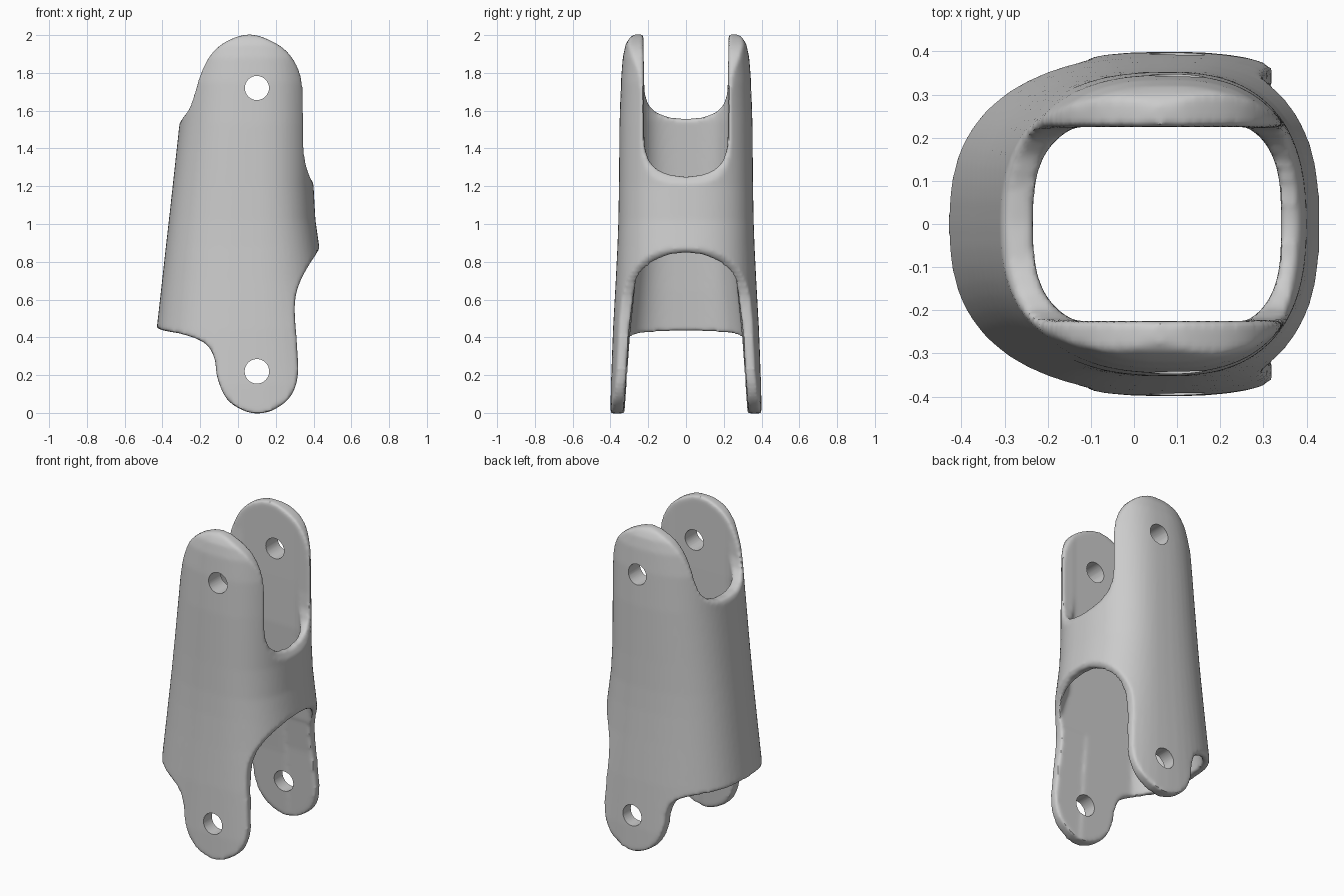
import bpy, bmesh
from math import sin, cos, pi
from mathutils import Vector

if "Cube" in bpy.data.objects:
    bpy.data.objects.remove(bpy.data.objects["Cube"])

CX = 0.08  # x of the cross-section centre


def finish(bm, name):
    bmesh.ops.recalc_face_normals(bm, faces=bm.faces)
    me = bpy.data.meshes.new(name)
    bm.to_mesh(me)
    bm.free()
    ob = bpy.data.objects.new(name, me)
    bpy.context.collection.objects.link(ob)
    return ob


def section(left, right, y, n, over):
    """Superellipse with separate left/right reach; sides flattened at y when over > 1."""
    pts = []
    for i in range(64):
        c, s = cos(2 * pi * i / 64), sin(2 * pi * i / 64)
        reach = right - CX if c > 0 else CX - left
        px = reach * abs(c) ** (2 / n) * (1 if c > 0 else -1)
        py = min(y, over * y * abs(s) ** (2 / n)) * (1 if s > 0 else -1)
        pts.append((CX + px, py))
    return pts


def loft(name, rings, n, over=1.0):
    bm = bmesh.new()
    loops = [[bm.verts.new((x, y, z)) for x, y in section(l, r, w, n, over)]
             for z, l, r, w in rings]
    for a, b in zip(loops, loops[1:]):
        for i in range(64):
            j = (i + 1) % 64
            bm.faces.new((a[i], a[j], b[j], b[i]))
    bm.faces.new(loops[0])
    bm.faces.new(loops[-1])
    return finish(bm, name)


def spline(pts, steps=5):
    """Closed centripetal-like smooth curve through the points."""
    out, n = [], len(pts)
    for i in range(n):
        p0, p1, p2, p3 = (Vector(pts[(i + k) % n]) for k in (-1, 0, 1, 2))
        d = (p2 - p1).length
        m1 = (p2 - p0).normalized() * d
        m2 = (p3 - p1).normalized() * d
        for k in range(steps):
            t = k / steps
            out.append((2*t**3 - 3*t*t + 1) * p1 + (t**3 - 2*t*t + t) * m1
                       + (3*t*t - 2*t**3) * p2 + (t**3 - t*t) * m2)
    return out


def prism(name, pts, axis, lo, hi):
    bm = bmesh.new()
    place = (lambda a, z, d: (d, a, z)) if axis == 'X' else (lambda a, z, d: (a, d, z))
    ends = [[bm.verts.new(place(a, z, d)) for a, z in pts] for d in (lo, hi)]
    for i in range(len(pts)):
        j = (i + 1) % len(pts)
        bm.faces.new((ends[0][i], ends[0][j], ends[1][j], ends[1][i]))
    bm.faces.new(ends[0])
    bm.faces.new(ends[1])
    return finish(bm, name)


def apply(ob, kind, **props):
    bpy.context.view_layer.objects.active = ob
    m = ob.modifiers.new("step", kind)
    for k, v in props.items():
        setattr(m, k, v)
    bpy.ops.object.modifier_apply(modifier=m.name)


def boolean(ob, tool, op='DIFFERENCE'):
    apply(ob, 'BOOLEAN', object=tool, operation=op, solver='EXACT')
    bpy.data.objects.remove(tool)


def mirrored(half):
    return half + [(-a, z) for a, z in reversed(half) if a > 0]


# outer sleeve: z, left x, right x, half depth
shell = loft("link_shell", [
    (-0.05, -0.485, 0.60, 0.40), (0.15, -0.463, 0.57, 0.398), (0.45, -0.43, 0.51, 0.386),
    (0.70, -0.402, 0.455, 0.372), (0.88, -0.382, 0.43, 0.363), (1.02, -0.366, 0.41, 0.358),
    (1.20, -0.346, 0.40, 0.355), (1.53, -0.31, 0.40, 0.352), (1.75, -0.29, 0.40, 0.345),
    (1.88, -0.26, 0.39, 0.335), (1.95, -0.23, 0.37, 0.32), (1.985, -0.21, 0.35, 0.30),
    (2.01, -0.20, 0.34, 0.27)], 2.5)

# side silhouette with both rounded lug ends
outline = spline([
    (0.06, 2.003), (-0.06, 1.967), (-0.14, 1.90), (-0.195, 1.80), (-0.225, 1.71), (-0.26, 1.61),
    (-0.30, 1.55), (-0.325, 1.49), (-0.39, 1.0), (-0.442, 0.48), (-0.43, 0.448), (-0.28, 0.412),
    (-0.17, 0.365), (-0.125, 0.29), (-0.11, 0.19), (-0.06, 0.075), (0.02, 0.017), (0.10, -0.003),
    (0.19, 0.017), (0.28, 0.09), (0.317, 0.20), (0.312, 0.36), (0.30, 0.56), (0.316, 0.66),
    (0.365, 0.765), (0.425, 0.86), (0.434, 0.89), (0.415, 1.03), (0.413, 1.18), (0.375, 1.26),
    (0.352, 1.36), (0.346, 1.66), (0.33, 1.79), (0.27, 1.90), (0.18, 1.967)])
boolean(shell, prism("outline_cut", outline, 'Y', -0.6, 0.6), 'INTERSECT')

# hollow inside
boolean(shell, loft("cavity_cut", [
    (-0.1, -0.43, 0.85, 0.333), (0.40, -0.37, 0.65, 0.298), (0.65, -0.34, 0.45, 0.272),
    (0.88, -0.315, 0.362, 0.25), (1.25, -0.27, 0.34, 0.228), (1.55, -0.232, 0.335, 0.225),
    (2.1, -0.232, 0.335, 0.225)], 3.2, 1.12))

# front and back slots between the upper lugs, arch between the lower lugs
front_slot = mirrored([(0, 1.25), (0.08, 1.258), (0.15, 1.285), (0.195, 1.33),
                       (0.218, 1.40), (0.223, 1.5), (0.223, 2.2)])
back_slot = mirrored([(0, 1.555), (0.09, 1.563), (0.16, 1.59), (0.2, 1.63),
                      (0.219, 1.69), (0.223, 1.78), (0.223, 2.2)])
arch = mirrored([(0, 0.85), (0.09, 0.84), (0.18, 0.80), (0.24, 0.735),
                 (0.275, 0.65), (0.30, 0.45), (0.337, -0.1)])
boolean(shell, prism("front_slot_cut", front_slot, 'X', 0.06, 0.9))
boolean(shell, prism("back_slot_cut", back_slot, 'X', -0.9, 0.11))
boolean(shell, prism("arch_cut", arch, 'X', 0.12, 0.9))

# soften every rim
apply(shell, 'REMESH', mode='VOXEL', voxel_size=0.011)
apply(shell, 'SMOOTH', factor=0.5, iterations=7)

# pin holes
for z, r in ((1.72, 0.064), (0.22, 0.065)):
    ring = [(0.10 + r * cos(i * pi / 16), z + r * sin(i * pi / 16)) for i in range(32)]
    boolean(shell, prism("pin_cut", ring, 'Y', -0.7, 0.7))

bpy.ops.object.select_all(action='DESELECT')
shell.select_set(True)
bpy.context.view_layer.objects.active = shell
bpy.ops.object.shade_smooth_by_angle(angle=0.7)
